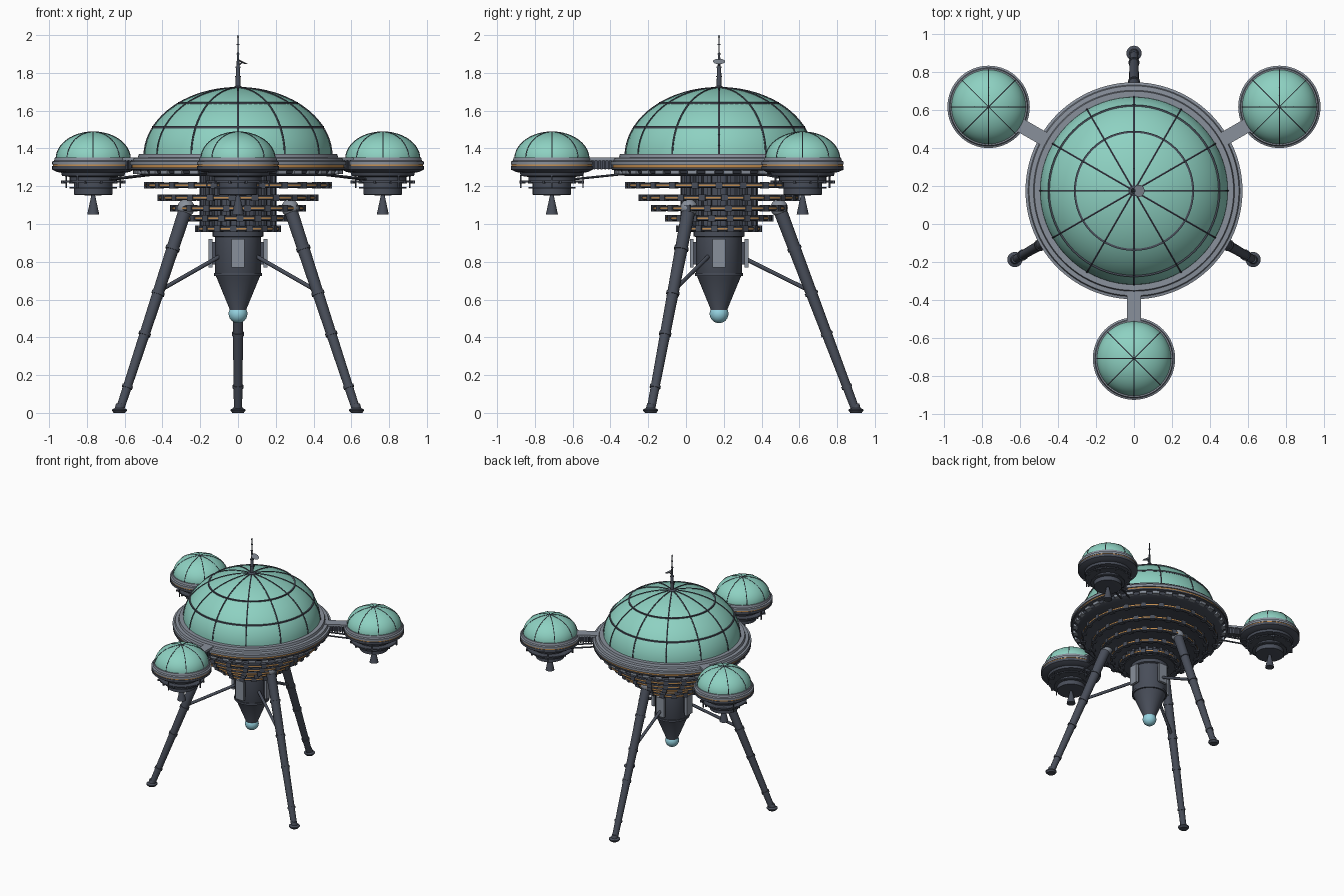
import bpy, bmesh
from math import sin, cos, pi, radians, sqrt
from mathutils import Vector, Matrix

if "Cube" in bpy.data.objects:
    bpy.data.objects.remove(bpy.data.objects["Cube"])

CY = 0.175                      # hull axis sits behind the origin
HULL = Vector((0, CY, 0))


def material(name, rgb):
    m = bpy.data.materials.new(name)
    m.diffuse_color = (*rgb, 1)
    m.use_nodes = True
    m.node_tree.nodes["Principled BSDF"].inputs["Base Color"].default_value = m.diffuse_color
    return m


TEAL = material("teal_glass", (0.27, 0.64, 0.54))
DARK = material("dark_metal", (0.065, 0.075, 0.10))
GREY = material("grey_metal", (0.25, 0.28, 0.33))
AMBER = material("amber_light", (0.55, 0.27, 0.08))
BLUE = material("blue_lamp", (0.30, 0.65, 0.75))


def polar(a, r, z, c=HULL):
    return c + Vector((r * cos(radians(a)), r * sin(radians(a)), z))


def finish(name, bm, mat):
    bmesh.ops.recalc_face_normals(bm, faces=bm.faces)
    me = bpy.data.meshes.new(name)
    bm.to_mesh(me)
    bm.free()
    ob = bpy.data.objects.new(name, me)
    bpy.context.collection.objects.link(ob)
    me.materials.append(mat)
    bpy.ops.object.select_all(action='DESELECT')
    ob.select_set(True)
    bpy.context.view_layer.objects.active = ob
    bpy.ops.object.shade_smooth_by_angle(angle=radians(32))
    return ob


def lathe(name, profile, mat, c=HULL, seg=64, closed=False):
    bm = bmesh.new()
    vs = [bm.verts.new((r, 0, z)) for r, z in profile]
    n = len(vs)
    es = [bm.edges.new((vs[i], vs[(i + 1) % n])) for i in range(n if closed else n - 1)]
    bmesh.ops.spin(bm, geom=vs + es, cent=(0, 0, 0), axis=(0, 0, 1), angle=2 * pi, steps=seg)
    bmesh.ops.remove_doubles(bm, verts=bm.verts, dist=1e-5)
    bmesh.ops.translate(bm, verts=bm.verts, vec=c)
    return finish(name, bm, mat)


def band(name, r0, r1, z0, z1, mat, c=HULL, seg=64):
    if r0 == 0:
        return lathe(name, [(0, z0), (r1, z0), (r1, z1), (0, z1)], mat, c, seg)
    return lathe(name, [(r0, z0), (r1, z0), (r1, z1), (r0, z1)], mat, c, seg, True)


def add_rod(bm, p, q, r0, r1, seg=14):
    d = Vector(q) - Vector(p)
    m = Matrix.Translation((Vector(p) + Vector(q)) / 2) @ d.to_track_quat('Z', 'Y').to_matrix().to_4x4()
    bmesh.ops.create_cone(bm, cap_ends=True, segments=seg, radius1=r0, radius2=r1, depth=d.length, matrix=m)


def add_box(bm, a, r, z, size, c=HULL):
    # size = radial, tangential, vertical
    m = Matrix.Translation(polar(a, r, z, c)) @ Matrix.Rotation(radians(a), 4, 'Z') @ Matrix.Diagonal((*size, 1))
    bmesh.ops.create_cube(bm, size=1, matrix=m)


def boxes(name, n, r, z, size, mat, c=HULL, start=0):
    bm = bmesh.new()
    for i in range(n):
        add_box(bm, start + 360 * i / n, r, z, size, c)
    finish(name, bm, mat)


def dome(name, R, H, z, ribs, rib_r, levels, c=HULL):
    arc = [(R * cos(i * pi / 40), z + H * sin(i * pi / 40)) for i in range(20)] + [(0, z + H)]
    lathe(name, arc, TEAL, c, 72)
    # meridian ribs
    bm = bmesh.new()
    for k in range(ribs):
        pts = [polar(360 * k / ribs, r, h, c) for r, h in arc]
        for p, q in zip(pts, pts[1:]):
            add_rod(bm, p, q, rib_r, rib_r, 6)
    finish(name + "_ribs", bm, DARK)
    # latitude hoops
    for j, h in enumerate(levels):
        r = R * sqrt(1 - ((h - z) / H) ** 2)
        band(f"{name}_hoop_{j}", r - rib_r, r + rib_r, h - rib_r, h + rib_r, DARK, c)


# main dome and rim
dome("main_dome", 0.495, 0.36, 1.36, 12, 0.0055, [1.512, 1.64])
lathe("main_rim_top", [(0, 1.355), (0.515, 1.37), (0.525, 1.37), (0.53, 1.352), (0.553, 1.35),
                       (0.558, 1.335), (0.572, 1.332), (0.572, 1.312), (0, 1.312)], GREY, seg=96)
band("main_rim_light", 0, 0.562, 1.298, 1.312, AMBER, seg=96)
lathe("main_rim_base", [(0, 1.298), (0.57, 1.298), (0.57, 1.288), (0.545, 1.282),
                        (0.535, 1.268), (0.50, 1.255), (0, 1.255)], DARK, seg=96)
boxes("rim_blocks", 36, 0.54, 1.275, (0.03, 0.05, 0.022), GREY, start=5)

# stepped plates under the hull, with rim pipes and clamps
for i, (r, z) in enumerate([(0.49, 1.205), (0.42, 1.14), (0.355, 1.083), (0.28, 1.03), (0.22, 0.975)]):
    lathe(f"plate_{i}", [(0, z - 0.009), (r - 0.02, z - 0.009), (r - 0.01, z - 0.014), (r, z - 0.009),
                         (r, z + 0.009), (r - 0.01, z + 0.014), (r - 0.02, z + 0.009), (0, z + 0.009)], DARK)
    band(f"plate_light_{i}", r - 0.01, r + 0.002, z - 0.004, z + 0.004, AMBER)
    boxes(f"plate_clamps_{i}", 24 - 2 * i, r - 0.01, z, (0.034, 0.036, 0.034), DARK, start=4 * i)

# central column, reactor and lamp
band("column", 0, 0.185, 0.96, 1.26, DARK, seg=36)
boxes("column_ribs", 24, 0.19, 1.11, (0.03, 0.02, 0.29), DARK)
lathe("reactor", [(0, 0.97), (0.135, 0.97), (0.135, 0.935), (0.122, 0.93), (0.122, 0.735),
                  (0.115, 0.72), (0.045, 0.55), (0.045, 0.53), (0, 0.53)], DARK, seg=32)
band("reactor_collar", 0.11, 0.128, 0.725, 0.74, DARK, seg=32)
boxes("reactor_panels", 4, 0.145, 0.845, (0.02, 0.07, 0.15), GREY)
boxes("reactor_panel_mounts", 4, 0.125, 0.845, (0.03, 0.05, 0.12), DARK)
lathe("bottom_lamp", [(0.05 * sin(i * pi / 12), 0.525 - 0.05 * cos(i * pi / 12)) for i in range(13)], BLUE, seg=32)

# three legs with hip, collars, brace and foot
for name, a in (("back_leg", 90), ("left_leg", 210), ("right_leg", 330)):
    top, foot = polar(a, 0.318, 1.085), polar(a, 0.725, 0.01)
    bm = bmesh.new()
    add_rod(bm, foot, top, 0.022, 0.036, 18)
    for t in (0.12, 0.38, 0.58, 0.80):
        p, r = foot.lerp(top, t), 0.025 + 0.014 * t
        d = (top - foot).normalized() * 0.008
        add_rod(bm, p - d, p + d, r + 0.002, r + 0.002, 18)
    add_rod(bm, foot.lerp(top, 0.59), polar(a, 0.11, 0.83), 0.011, 0.011)
    finish(name, bm, DARK)
    bm = bmesh.new()
    bmesh.ops.create_uvsphere(bm, u_segments=24, v_segments=12, radius=0.046, matrix=Matrix.Translation(top))
    finish(name + "_hip", bm, GREY)
    lathe(name + "_foot", [(0, 0), (0.03, 0), (0.04, 0.012), (0.04, 0.018), (0.024, 0.026), (0.018, 0.05), (0, 0.05)],
          DARK, polar(a, 0.725, 0), 24)

# three satellite pods with arms
for name, a in (("front_pod", 270), ("right_pod", 30), ("left_pod", 150)):
    c = polar(a, 0.885, 0)
    dome(name + "_dome", 0.196, 0.142, 1.345, 8, 0.003, [], c)
    lathe(name + "_rim_top", [(0, 1.345), (0.203, 1.352), (0.207, 1.335), (0.217, 1.33),
                              (0.217, 1.314), (0, 1.314)], GREY, c)
    band(name + "_rim_light", 0, 0.213, 1.306, 1.314, AMBER, c)
    lathe(name + "_rim_base", [(0, 1.306), (0.217, 1.306), (0.217, 1.288), (0.19, 1.275),
                               (0.17, 1.272), (0.165, 1.255), (0.13, 1.25), (0, 1.25)], DARK, c)
    lathe(name + "_core", [(0, 1.26), (0.125, 1.26), (0.125, 1.23), (0.102, 1.225), (0.102, 1.155), (0, 1.15)],
          DARK, c, 32)
    band(name + "_plate", 0, 0.165, 1.22, 1.229, DARK, c)
    band(name + "_lower_plate", 0, 0.125, 1.188, 1.196, DARK, c)
    boxes(name + "_pins", 12, 0.16, 1.222, (0.03, 0.01, 0.014), DARK, c, 15)
    boxes(name + "_probes", 4, 0.165, 1.225, (0.007, 0.007, 0.07), DARK, c, a)
    bm = bmesh.new()
    add_rod(bm, c + Vector((0, 0, 1.05)), c + Vector((0, 0, 1.18)), 0.032, 0.004, 20)
    finish(name + "_nozzle", bm, DARK)
    # arm: deck, side rails, bellows and diagonal stays
    bm = bmesh.new()
    add_box(bm, a, 0.61, 1.345, (0.20, 0.074, 0.016))
    finish(name + "_arm_deck", bm, GREY)
    bm = bmesh.new()
    add_box(bm, a, 0.61, 1.315, (0.20, 0.045, 0.045))
    for i in range(7):
        add_box(bm, a, 0.565 + 0.019 * i, 1.315, (0.009, 0.066, 0.055))
    for s in (-1, 1):
        side = Vector((-sin(radians(a)), cos(radians(a)), 0)) * 0.03 * s
        add_rod(bm, polar(a, 0.5, 1.265) + side, polar(a, 0.79, 1.235) + side, 0.006, 0.006, 8)
    finish(name + "_arm_frame", bm, DARK)

# mast with dish
lathe("mast", [(0, 1.70), (0.03, 1.70), (0.03, 1.722), (0.013, 1.73), (0.011, 1.83), (0.007, 1.84), (0.006, 1.9),
               (0.003, 1.91), (0.003, 2.0), (0, 2.0)], DARK, seg=16)
bm = bmesh.new()
for z, r in ((1.78, 0.016), (1.83, 0.014), (1.90, 0.009), (1.95, 0.007), (1.99, 0.005)):
    add_rod(bm, HULL + Vector((0, 0, z - 0.003)), HULL + Vector((0, 0, z + 0.003)), r, r)
add_rod(bm, HULL + Vector((0, 0, 1.835)), HULL + Vector((0.022, 0, 1.856)), 0.004, 0.004, 8)
finish("mast_rings", bm, DARK)
bm = bmesh.new()
axis = Vector((0.45, 0, 0.9)).normalized()
mid = HULL + Vector((0.025, 0, 1.857))
add_rod(bm, mid - axis * 0.005, mid + axis * 0.004, 0.014, 0.032, 24)
finish("mast_dish", bm, GREY)
